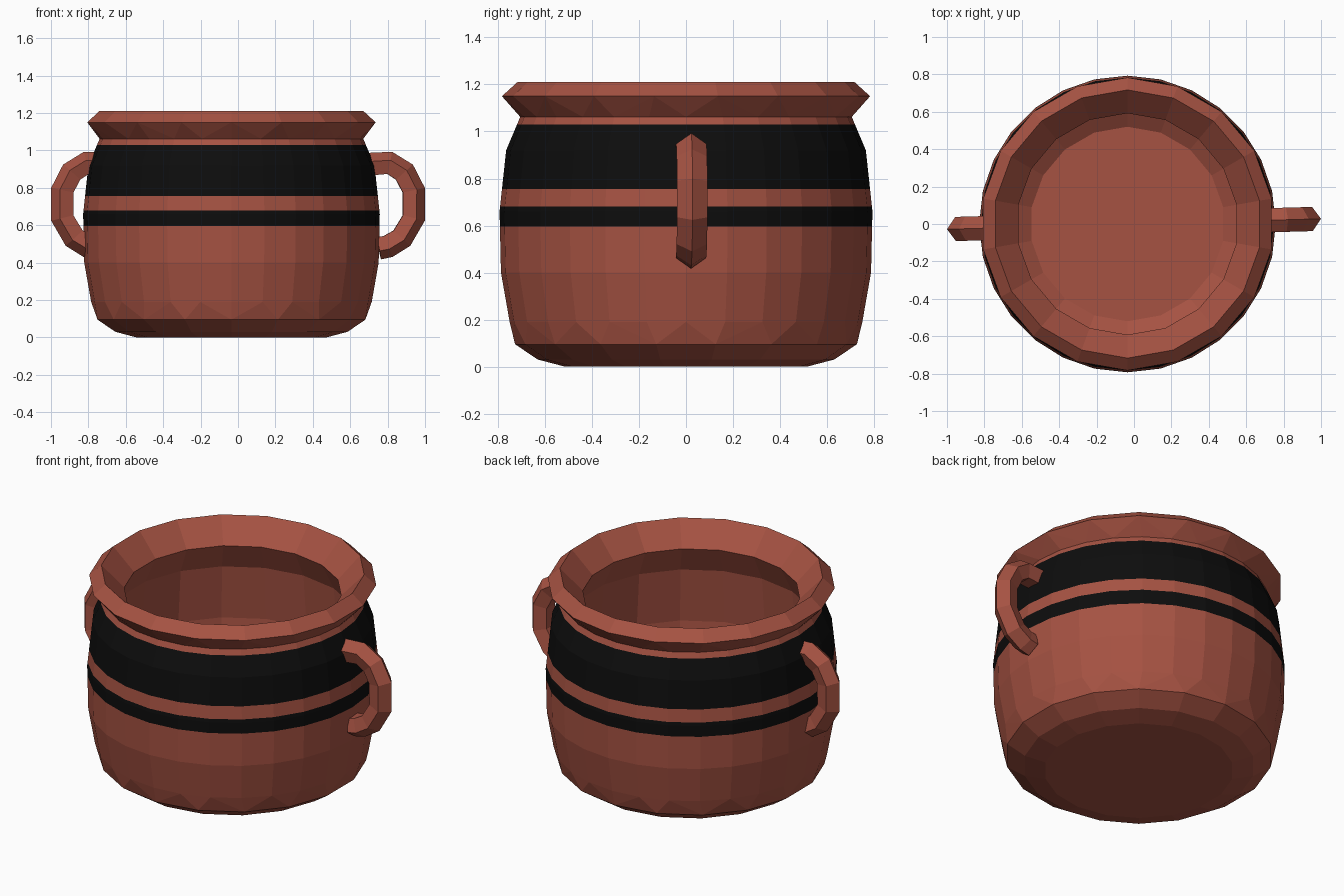
import bpy, bmesh, math
from mathutils import Vector

if "Cube" in bpy.data.objects:
    bpy.data.objects.remove(bpy.data.objects["Cube"])

CX = -0.035  # pot axis


def material(name, rgb):
    m = bpy.data.materials.new(name)
    m.diffuse_color = (*rgb, 1)
    m.use_nodes = True
    m.node_tree.nodes["Principled BSDF"].inputs["Base Color"].default_value = m.diffuse_color
    return m


clay = material("terracotta", (0.38, 0.085, 0.055))
black = material("black_glaze", (0.004, 0.004, 0.004))


def finish(bm, name, mats):
    bmesh.ops.recalc_face_normals(bm, faces=bm.faces)
    me = bpy.data.meshes.new(name)
    bm.to_mesh(me)
    bm.free()
    for m in mats:
        me.materials.append(m)
    ob = bpy.data.objects.new(name, me)
    bpy.context.collection.objects.link(ob)
    return ob


def ring(bm, r, z, n):
    return [bm.verts.new((CX + r * math.cos(math.pi / 2 + math.tau * i / n),
                          r * math.sin(math.pi / 2 + math.tau * i / n), z)) for i in range(n)]


def join_rings(bm, a, b):
    """Joins two rings, with triangles where their side counts differ."""
    na, nb = len(a), len(b)
    if na == nb:
        for i in range(na):
            j = (i + 1) % na
            bm.faces.new((a[i], a[j], b[j], b[i]))
        return
    i = j = 0
    while i < na or j < nb:
        if j >= nb or (i < na and (i + 0.5) / na <= (j + 0.5) / nb):
            bm.faces.new((a[i % na], a[(i + 1) % na], b[j % nb]))
            i += 1
        else:
            bm.faces.new((a[i % na], b[(j + 1) % nb], b[j % nb]))
            j += 1


# Pot: outside, flared rim, inside (radius, height, sides)
profile = [
    (0.515, 0.0, 18), (0.63, 0.03, 18), (0.727, 0.095, 18), (0.75, 0.19, 28),
    (0.787, 0.4, 28), (0.793, 0.66, 28), (0.765, 0.92, 28), (0.705, 1.062, 28),
    (0.783, 1.15, 18), (0.717, 1.21, 18), (0.592, 1.08, 18),
    (0.67, 0.92, 18), (0.7, 0.6, 18), (0.66, 0.18, 18), (0.52, 0.09, 18),
]
bm = bmesh.new()
rings = [ring(bm, *p) for p in profile]
for a, b in zip(rings, rings[1:]):
    join_rings(bm, a, b)
bm.faces.new(rings[0])
bm.faces.new(rings[-1])

# Painted bands: cut the outer wall at the band edges
bands = [(0.595, 0.68), (0.755, 1.03)]
for z in [z for b in bands for z in b]:
    bmesh.ops.bisect_plane(bm, geom=bm.verts[:] + bm.edges[:] + bm.faces[:],
                           plane_co=(0, 0, z), plane_no=(0, 0, 1))
bmesh.ops.recalc_face_normals(bm, faces=bm.faces)
for f in bm.faces:
    c = f.calc_center_median()
    outward = f.normal.x * (c.x - CX) + f.normal.y * c.y > 0
    if outward and any(lo < c.z < hi for lo, hi in bands):
        f.material_index = 1
finish(bm, "pot_body", [clay, black])


# Handles: five-sided section swept along a C-shaped path, ridge outward
path = [(0.70, 0.92), (0.81, 0.927), (0.885, 0.88), (0.934, 0.786),
        (0.934, 0.64), (0.872, 0.535), (0.80, 0.492), (0.752, 0.483)]


def handle(name, turn):
    bm = bmesh.new()
    pts = [Vector((x, 0, z)) for x, z in path]
    sections = []
    for i, p in enumerate(pts):
        t = (pts[min(i + 1, len(pts) - 1)] - pts[max(i - 1, 0)]).normalized()
        out = Vector((-t.z, 0, t.x))
        sections.append([bm.verts.new(p + out * (0.067 * math.cos(math.tau * k / 5))
                                      + Vector((0, 0.068 * math.sin(math.tau * k / 5), 0)))
                         for k in range(5)])
    for a, b in zip(sections, sections[1:]):
        join_rings(bm, a, b)
    bm.faces.new(sections[0])
    bm.faces.new(sections[-1])
    ob = finish(bm, name, [clay])
    ob.rotation_euler.z = turn


handle("right_handle", math.radians(1.6))
handle("left_handle", math.radians(181.6))
